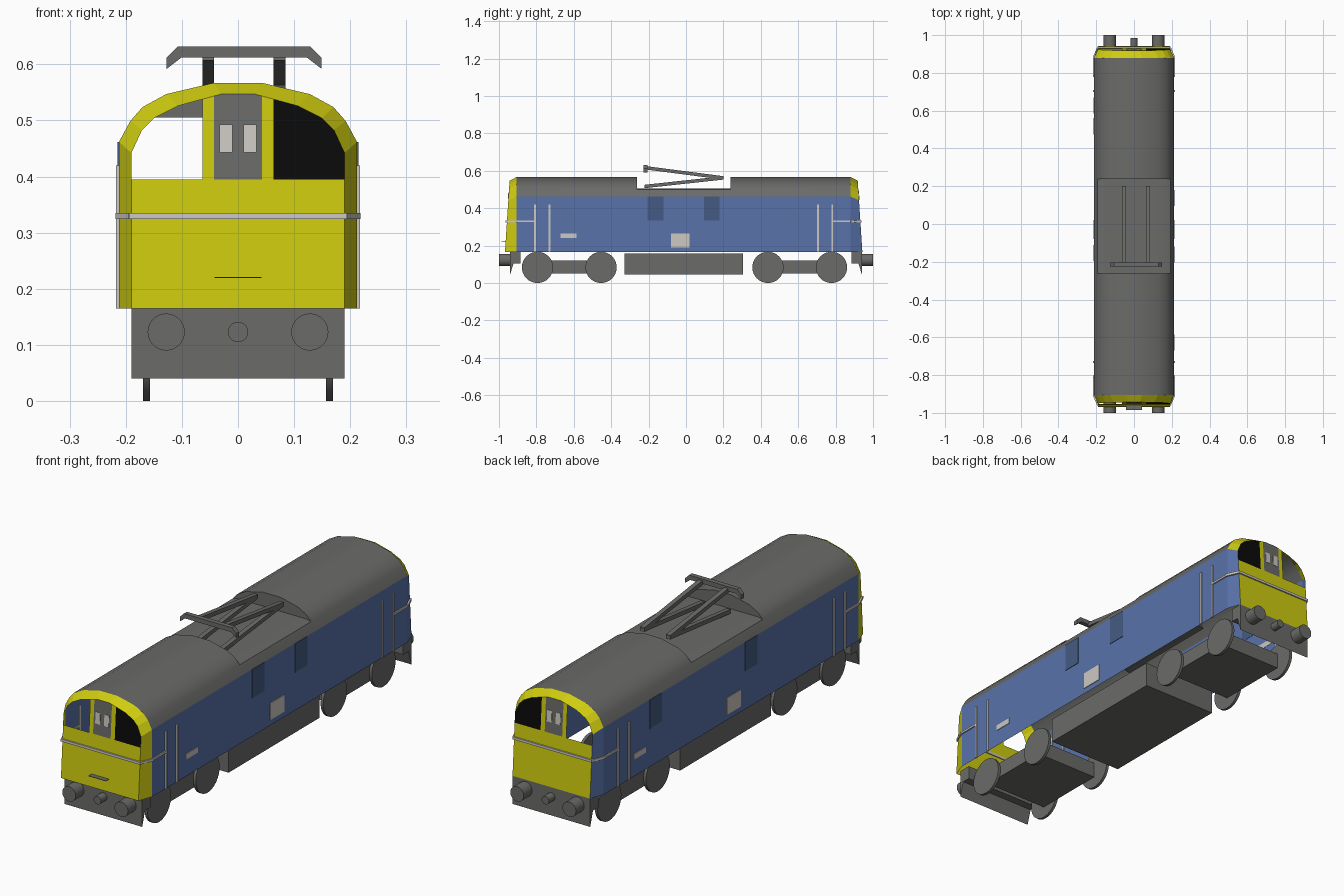
import bpy, bmesh, math
from mathutils import Vector, Matrix

if "Cube" in bpy.data.objects:
    bpy.data.objects.remove(bpy.data.objects["Cube"])

C = -0.0125  # lengthwise mirror plane of the body


def material(name, rgb):
    m = bpy.data.materials.new(name)
    m.diffuse_color = (*rgb, 1)
    m.use_nodes = True
    m.node_tree.nodes["Principled BSDF"].inputs["Base Color"].default_value = m.diffuse_color
    return m


GREY = material("grey", (0.145, 0.145, 0.14))
YELLOW = material("yellow", (0.62, 0.60, 0.005))
BLUE = material("blue", (0.098, 0.17, 0.40))
DARK_BLUE = material("dark_blue", (0.06, 0.105, 0.23))
LIGHT = material("off_white", (0.61, 0.58, 0.54))
BLACK = material("black", (0.003, 0.003, 0.003))


def finish(bm, name, *mats):
    me = bpy.data.meshes.new(name)
    bm.to_mesh(me)
    bm.free()
    for m in mats:
        me.materials.append(m)
    ob = bpy.data.objects.new(name, me)
    bpy.context.collection.objects.link(ob)
    return ob


def smooth(ob, angle=30):
    bpy.ops.object.select_all(action='DESELECT')
    ob.select_set(True)
    bpy.context.view_layer.objects.active = ob
    bpy.ops.object.shade_smooth_by_angle(angle=math.radians(angle))


def box(name, lo, hi, mat):
    lo, hi = Vector(lo), Vector(hi)
    bm = bmesh.new()
    bmesh.ops.create_cube(bm, size=1)
    bmesh.ops.scale(bm, vec=[abs(v) for v in hi - lo], verts=bm.verts)
    bmesh.ops.translate(bm, vec=(lo + hi) / 2, verts=bm.verts)
    return finish(bm, name, mat)


def bar(name, p, q, w, h, mat):
    """Rectangular bar between two points, w across and h high."""
    p, q = Vector(p), Vector(q)
    d = q - p
    bm = bmesh.new()
    bmesh.ops.create_cube(bm, size=1)
    bmesh.ops.scale(bm, vec=(w, h, d.length), verts=bm.verts)
    rot = d.to_track_quat('Z', 'Y').to_matrix().to_4x4()
    bmesh.ops.transform(bm, matrix=Matrix.Translation((p + q) / 2) @ rot, verts=bm.verts)
    return finish(bm, name, mat)


def prism(name, start, shift, mat):
    """Closed polygon extruded by a vector."""
    bm = bmesh.new()
    f = bm.faces.new([bm.verts.new(p) for p in start])
    r = bmesh.ops.extrude_face_region(bm, geom=[f])
    bmesh.ops.translate(bm, vec=shift, verts=[g for g in r['geom'] if isinstance(g, bmesh.types.BMVert)])
    bmesh.ops.recalc_face_normals(bm, faces=bm.faces)
    return finish(bm, name, mat)


def cylinder(name, centre, r, length, axis, mat, sides=32):
    bm = bmesh.new()
    bmesh.ops.create_cone(bm, cap_ends=True, segments=sides, radius1=r, radius2=r, depth=length)
    rot = Matrix.Rotation(math.pi / 2, 4, 'Y' if axis == 'X' else 'X')
    bmesh.ops.transform(bm, matrix=Matrix.Translation(centre) @ rot, verts=bm.verts)
    ob = finish(bm, name, mat)
    smooth(ob)
    return ob


def end_y(z):
    return -0.968 + 0.065 * (z - 0.165)  # sloping cab face


def flip(y, s):
    return C + s * (y - C)


# body shell: open-bottomed loft of the arched section with bevelled ends and a roof well
OUTER = [(.212, .165), (.212, .462), (.192, .499), (.17, .524), (.128, .547), (.043, .567)]
INNER = [(.19, .165), (.19, .442), (.171, .483), (.15, .504), (.107, .526), (.03, .547)]


def both(half):
    return half + [(-x, z) for x, z in reversed(half)]


def section(half, yf, top=9):
    return [(x, yf(z), min(z, top)) for x, z in both(half)]


rows = [section(INNER, end_y)]
for y, top in ((-.905, 9), (-.262, 9), (-.262, .505), (.237, .505), (.237, 9), (.88, 9)):
    rows.append(section(OUTER, lambda z, y=y: y, top))
rows.append(section(INNER, lambda z: flip(end_y(z), -1)))
bm = bmesh.new()
grid = [[bm.verts.new(p) for p in r] for r in rows]
last = len(rows) - 2
for i in range(len(rows) - 1):
    for j in range(len(OUTER) * 2 - 1):
        side = j in (0, len(OUTER) * 2 - 2)
        if i in (2, 4) and side:
            continue
        f = bm.faces.new((grid[i][j], grid[i + 1][j], grid[i + 1][j + 1], grid[i][j + 1]))
        if i == 0 or (i == last and not side):
            f.material_index = 2
        elif side:
            f.material_index = 1
bmesh.ops.remove_doubles(bm, verts=bm.verts, dist=1e-5)
bmesh.ops.dissolve_degenerate(bm, edges=bm.edges, dist=1e-5)
body = finish(bm, "body_shell", GREY, BLUE, YELLOW)
smooth(body)
for p in body.data.polygons:
    if p.material_index:
        p.use_smooth = False

# cab ends: lower panel, pillars, door, one dark window, the other window open
PANES = [
    ("cab_lower_panel", YELLOW, [(-.19, .165), (.19, .165), (.19, .395), (-.19, .395)]),
    ("cab_pillar_right", YELLOW, [(.043, .395), (.063, .395), (.063, .538), (.043, .5435)]),
    ("cab_pillar_left", YELLOW, [(-.063, .395), (-.043, .395), (-.043, .5435), (-.063, .538)]),
    ("cab_door", GREY, [(-.043, .395), (.043, .395), (.043, .5435), (.03, .547), (-.03, .547), (-.043, .5435)]),
    ("cab_dark_window", BLACK, [(.063, .395)] + [(.19, .395)] + INNER[1:5] + [(.063, .538)]),
]
for s, end in ((1, "front"), (-1, "rear")):
    for name, mat, pts in PANES:
        bm = bmesh.new()
        vs = [bm.verts.new((x, flip(end_y(z), s), z)) for x, z in pts]
        bm.faces.new(vs[::s])
        finish(bm, f"{end}_{name}", mat)
    for k in (-1, 1):
        prism(f"{end}_door_pane", [(k * x, flip(end_y(z) - .003, s), z) for x, z in
              ((.01, .443), (.033, .443), (.033, .493), (.01, .493))], (0, s * .002, 0), LIGHT)
    # waist rail wrapping round the cab, and door handrails
    fy = end_y(.33) - .001
    bar(f"{end}_waist_rail", (-.194, flip(fy, s), .33), (.194, flip(fy, s), .33), .011, .011, LIGHT)
    for k in (-1, 1):
        bar(f"{end}_corner_rail", (k * .19, flip(fy, s), .33), (k * .213, flip(-.905, s), .33), .011, .011, LIGHT)
        bar(f"{end}_side_rail", (k * .213, flip(-.905, s), .33), (k * .213, flip(-.807, s), .33), .009, .009, LIGHT)
        for y in (-.807, -.73):
            y = flip(y, s)
            box(f"{end}_handrail", (k * .209, y - .005, .165), (k * .217, y + .005, .42), LIGHT)

    # buffer beam with hanging skirt, buffers and coupling
    prism(f"{end}_buffer_beam", [(-.19, s * y, z) for y, z in
          ((-.942, .166), (-.942, .04), (-.922, .105), (-.885, .105), (-.885, .166))], (.38, 0, 0), GREY)
    for x in (-.128, .128):
        cylinder(f"{end}_buffer", (x, -s * .965, .123), .033, .07, 'Y', GREY)
    cylinder(f"{end}_coupling", (0, -s * .96, .123), .018, .05, 'Y', GREY, 20)

    # bogies and wheels
    ya, yb = [-.008 + s * (y + .008) for y in (-.794, -.454)]
    box(f"{end}_bogie", (-.157, ya, .05), (.157, yb, .12), GREY)
    for y in (ya, yb):
        for k in (-1, 1):
            cylinder(f"{end}_wheel", (k * .163, y, .0835), .0835, .013, 'X', GREY)

# small step on the front
box("front_step", (-.042, -.986, .219), (.042, -.962, .221), GREY)

# underfloor equipment box
box("underfloor_box", (-.185, -.33, .045), (.185, .305, .157), GREY)

# side grilles and plates: (side, y range, z range, colour)
for name, k, y0, y1, z0, z1, mat in (
        ("grille", 1, -.205, -.12, .335, .462, DARK_BLUE), ("grille", 1, .095, .18, .335, .462, DARK_BLUE),
        ("grille", -1, -.195, -.11, .335, .462, DARK_BLUE), ("grille", -1, .475, .56, .335, .462, DARK_BLUE),
        ("large_plate", 1, -.08, .02, .19, .265, LIGHT), ("large_plate", -1, -.08, .02, .19, .265, LIGHT),
        ("small_plate", 1, -.67, -.585, .24, .265, LIGHT), ("small_plate", -1, .585, .67, .24, .265, LIGHT)):
    box(f"side_{name}", (k * .211, y0, z0), (k * .2145, y1, z1), mat)

# pantograph: two folded arms and a bow collector
for x in (-.053, .074):
    bar("pantograph_lower_arm", (x, -.222, .516), (x, .2, .562), .021, .018, GREY)
    bar("pantograph_upper_arm", (x, -.215, .616), (x, .2, .562), .021, .018, GREY)
BOW = [(.118, .632), (.138, .612), (.138, .592), (.112, .612)]
prism("pantograph_bow", [(.011 + x, -.226, z) for x, z in BOW] +
      [(.011 - x, -.226, z) for x, z in reversed(BOW)], (0, .021, 0), GREY)
